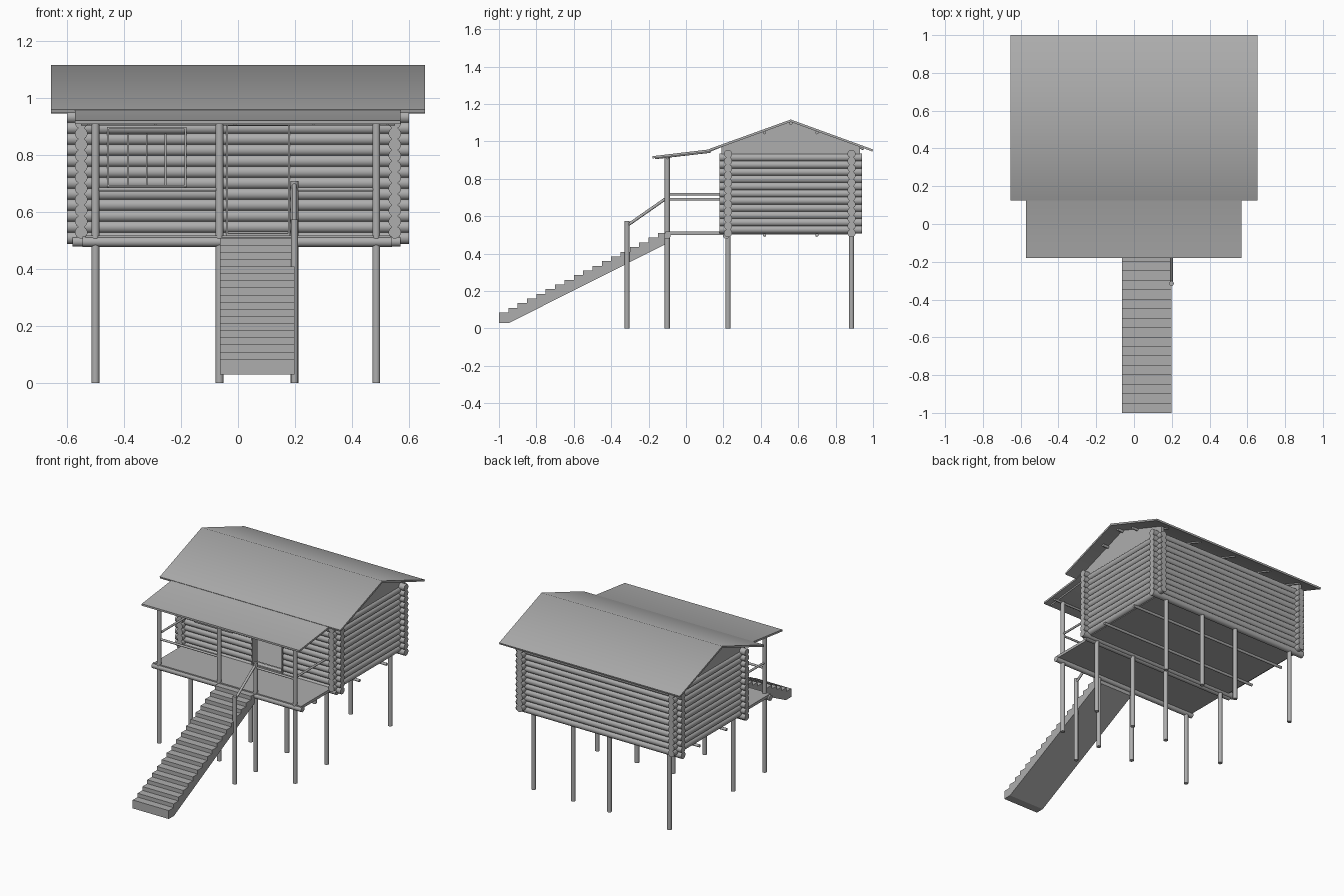
import bpy, bmesh
from mathutils import Vector, Matrix

if "Cube" in bpy.data.objects:
    bpy.data.objects.remove(bpy.data.objects["Cube"])

# Dark grey finish for every part
grey = bpy.data.materials.new("dark_grey")
grey.diffuse_color = (0.42, 0.42, 0.42, 1)
grey.use_nodes = True
grey.node_tree.nodes["Principled BSDF"].inputs["Base Color"].default_value = grey.diffuse_color


def finish(name, bm):
    me = bpy.data.meshes.new(name)
    bmesh.ops.recalc_face_normals(bm, faces=bm.faces)
    bm.to_mesh(me)
    bm.free()
    me.materials.append(grey)
    ob = bpy.data.objects.new(name, me)
    bpy.context.collection.objects.link(ob)
    return ob


def rods(name, items, sides=14):
    """Round poles from (start, end, radius)."""
    bm = bmesh.new()
    for a, b, r in items:
        a, b = Vector(a), Vector(b)
        d = b - a
        m = Matrix.Translation((a + b) / 2) @ d.to_track_quat('Z', 'Y').to_matrix().to_4x4()
        bmesh.ops.create_cone(bm, cap_ends=True, segments=sides, radius1=r, radius2=r,
                              depth=d.length, matrix=m)
    for f in bm.faces:
        f.smooth = len(f.verts) == 4
    return finish(name, bm)


def boxes(name, items):
    """Boxes from (min corner, max corner)."""
    bm = bmesh.new()
    for lo, hi in items:
        lo, hi = Vector(lo), Vector(hi)
        m = Matrix.Translation((lo + hi) / 2) @ Matrix.Diagonal((*(hi - lo), 1))
        bmesh.ops.create_cube(bm, size=1, matrix=m)
    return finish(name, bm)


def profile(name, pts, x0, x1, smooth=False):
    """Side (y, z) outline extruded along x; smooth rounds the large slopes only."""
    bm = bmesh.new()
    f = bm.faces.new([bm.verts.new((x0, y, z)) for y, z in pts])
    r = bmesh.ops.extrude_face_region(bm, geom=[f])
    vs = [v for v in r['geom'] if isinstance(v, bmesh.types.BMVert)]
    bmesh.ops.translate(bm, verts=vs, vec=(x1 - x0, 0, 0))
    if smooth:
        for f in bm.faces:
            f.smooth = len(f.verts) == 4 and f.calc_area() > 0.05
    return finish(name, bm)


YF, YB, XS = 0.225, 0.885, 0.55      # wall centre lines
R, STEP = 0.022, 0.0385              # log radius and spacing
DOOR = (-0.035, 0.175, 0.525, 0.902)  # x0, x1, z0, z1
WIN = (-0.452, -0.188, 0.695, 0.892)

# Log walls, front logs split around the openings
front, back = [], []
for i in range(12):
    z = 0.51 + i * STEP
    back.append(((-0.6, YB, z), (0.6, YB, z), R))
    x = -0.6
    for x0, x1, z0, z1 in (WIN, DOOR):
        if z0 < z < z1:
            front.append(((x, YF, z), (x0, YF, z), R))
            x = x1
    front.append(((x, YF, z), (0.6, YF, z), R))
rods("front_log_wall", front)
rods("back_log_wall", back)
for side, s in (("left", -1), ("right", 1)):
    rods(side + "_log_wall", [((s * XS, 0.18, 0.529 + i * STEP), (s * XS, 0.94, 0.529 + i * STEP), R)
                              for i in range(11)])
    profile(side + "_gable", [(0.19, 0.93), (0.19, 0.972), (0.56, 1.106), (0.93, 0.972), (0.93, 0.93)],
            s * XS - 0.01, s * XS + 0.01)


# Door and window frames
def frame(name, o, t, bars=0):
    x0, x1, z0, z1 = o
    ya, yb = YF - 0.027, YF + 0.027
    parts = [((x0 - t, ya, z0), (x0, yb, z1)), ((x1, ya, z0), (x1 + t, yb, z1)),
             ((x0 - t, ya, z1), (x1 + t, yb, z1 + t)), ((x0 - t, ya, z0 - t), (x1 + t, yb, z0))]
    for i in range(bars):
        x = x0 + (x1 - x0) * (i + 1) / (bars + 1)
        parts.append(((x - 0.003, YF - 0.008, z0), (x + 0.003, YF + 0.008, z1)))
    boxes(name, parts)


frame("door_frame", DOOR, 0.007)
frame("window_frame", WIN, 0.007, 3)

# Floors, joists and beams
boxes("cabin_floor", [((-XS, YF, 0.503), (XS, YB, 0.515))])
boxes("porch_deck", [((-0.535, -0.11, 0.5), (0.535, 0.21, 0.518))])
rods("floor_joists", [((-0.59, y, 0.499), (0.59, y, 0.499), 0.009) for y in (0.42, 0.7)])
rods("porch_beam", [((-0.545, -0.1, 0.496), (0.54, -0.1, 0.496), 0.018)])
rods("wall_beam", [((-0.58, YF - 0.01, 0.497), (0.57, YF - 0.01, 0.497), 0.018)])

# Posts on a grid, porch posts reach the roof or the handrail
posts = []
for x in (-0.5, -0.065, 0.198, 0.485):
    posts.append(((x, -0.1, 0), (x, -0.1, 0.71 if x == 0.198 else 0.915), 0.014))
    posts += [((x, y, 0), (x, y, 0.505), 0.014) for y in (YF, YB)]
rods("support_posts", posts)

# Railings
rods("porch_rails", [((-0.5, -0.1, 0.68), (-0.065, -0.1, 0.68), 0.007),
                     ((0.198, -0.1, 0.68), (0.485, -0.1, 0.68), 0.007),
                     ((-0.5, -0.1, 0.717), (-0.5, YF, 0.717), 0.007),
                     ((0.485, -0.1, 0.69), (0.485, YF, 0.69), 0.007)])
rods("stair_rail", [((0.198, -0.315, 0), (0.198, -0.315, 0.575), 0.013),
                    ((0.198, -0.315, 0.55), (0.198, -0.1, 0.7), 0.008)])

# Stairs
pts = [(-1, 0.03)]
for i in range(18):
    y, z = -1 + i * 0.05, 0.085 + i * 0.025
    pts += [(y, z), (y + 0.05, z)]
pts += [(-0.1, 0.455), (-0.945, 0.03)]
profile("stairs", pts, -0.063, 0.198)

# Roofs
profile("main_roof", [(0.125, 0.96), (0.56, 1.117), (1.0, 0.957), (0.997, 0.946), (0.56, 1.104), (0.128, 0.948)],
        -0.655, 0.655, True)
profile("porch_roof", [(-0.18, 0.921), (0.13, 0.958), (0.2, 0.984), (0.2, 0.973), (0.132, 0.946), (-0.18, 0.909)],
        -0.572, 0.57, True)

# Purlins and rafters
rods("purlins", [((-0.6, y, z), (0.6, y, z), 0.009) for y, z in ((0.42, 1.047), (0.56, 1.097), (0.7, 1.047))], 10)
raf = []
for x in (-0.525, -0.29, -0.01, 0.265, 0.525):
    raf.append(((x, -0.165, 0.911), (x, 0.13, 0.945), 0.006))
    raf.append(((x, 0.56, 1.1), (x, 0.95, 0.959), 0.006))
rods("rafters", raf, 10)
rods("porch_roof_beam", [((-0.55, -0.1, 0.911), (0.55, -0.1, 0.911), 0.007)], 10)
